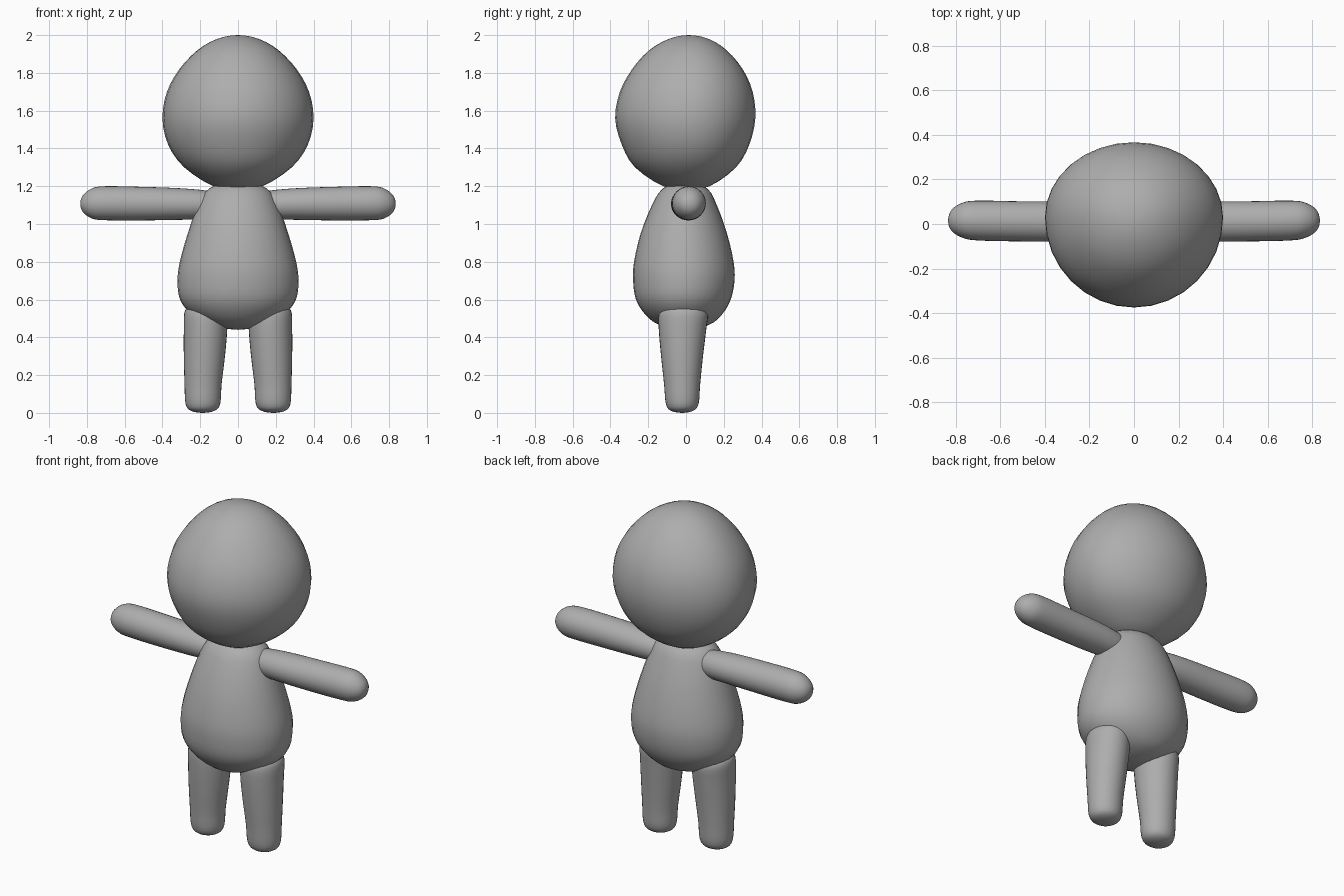
import bpy, bmesh, math

SEGMENTS = 32
STEPS = 3

grey = bpy.data.materials.new("plain grey")
grey.diffuse_color = (0.42, 0.42, 0.42, 1)


def spline(p0, p1, p2, p3, t):
    """Smooth blend between rings p1 and p2."""
    return [0.5 * (2 * b + (c - a) * t + (2 * a - 5 * b + 4 * c - d) * t * t
                   + (3 * b - a - 3 * c + d) * t ** 3)
            for a, b, c, d in zip(p0, p1, p2, p3)]


def loft(name, rings, place, mid=0.0):
    """Rings are (along, centre u, radius u, low v, high v); both ends are poles."""
    def flip(r):
        return (r[0], r[1], -r[2], r[4], r[3])
    pts = [flip(rings[1])] + rings + [flip(rings[-2])]
    fine = []
    for i in range(1, len(pts) - 2):
        fine += [spline(*pts[i - 1:i + 3], k / STEPS) for k in range(STEPS)]
    fine.append(rings[-1])

    bm = bmesh.new()
    loops = []
    for w, cu, ru, lo, hi in fine[1:-1]:
        m = (lo + hi) / 2 + mid * (hi - lo)
        loop = []
        for k in range(SEGMENTS):
            a = math.tau * k / SEGMENTS
            s = math.sin(a)
            v = m + s * (hi - m if s > 0 else m - lo)
            loop.append(bm.verts.new(place(w, cu + ru * math.cos(a), v)))
        loops.append(loop)
    for a, b in zip(loops, loops[1:]):
        for k in range(SEGMENTS):
            n = (k + 1) % SEGMENTS
            bm.faces.new((a[k], a[n], b[n], b[k]))
    for end, loop in ((fine[0], loops[0]), (fine[-1], loops[-1])):
        pole = bm.verts.new(place(end[0], end[1], end[3]))
        for k in range(SEGMENTS):
            bm.faces.new((pole, loop[k], loop[(k + 1) % SEGMENTS]))
    bmesh.ops.recalc_face_normals(bm, faces=bm.faces)
    for f in bm.faces:
        f.smooth = True
    mesh = bpy.data.meshes.new(name)
    bm.to_mesh(mesh)
    bm.free()
    mesh.materials.append(grey)
    obj = bpy.data.objects.new(name, mesh)
    bpy.context.collection.objects.link(obj)


def upright(w, u, v):
    return (u, v, w)


# Round head, a little fuller at the back
loft("head", [
    (1.185, 0, 0, 0.0, 0.0),
    (1.20, 0, 0.13, -0.12, 0.125),
    (1.30, 0, 0.285, -0.27, 0.265),
    (1.42, 0, 0.37, -0.34, 0.335),
    (1.56, 0, 0.40, -0.375, 0.367),
    (1.70, 0, 0.376, -0.35, 0.353),
    (1.82, 0, 0.31, -0.285, 0.30),
    (1.92, 0, 0.215, -0.195, 0.215),
    (1.98, 0, 0.11, -0.09, 0.12),
    (2.00, 0, 0, 0.015, 0.015)], upright, 0.045)

# Pear-shaped body
loft("body", [
    (0.44, 0, 0, -0.01, -0.01),
    (0.465, 0, 0.14, -0.14, 0.12),
    (0.52, 0, 0.245, -0.215, 0.19),
    (0.60, 0, 0.307, -0.265, 0.237),
    (0.70, 0, 0.32, -0.28, 0.257),
    (0.80, 0, 0.308, -0.275, 0.252),
    (0.95, 0, 0.266, -0.24, 0.217),
    (1.10, 0, 0.212, -0.18, 0.163),
    (1.19, 0, 0.15, -0.12, 0.11),
    (1.23, 0, 0, -0.01, -0.01)], upright)

# Mirrored arms and legs
for side, s in (("left", 1), ("right", -1)):
    loft(side + "_arm", [
        (0.08, 1.10, 0, 0.01, 0.01),
        (0.10, 1.10, 0.055, -0.045, 0.065),
        (0.17, 1.102, 0.075, -0.068, 0.09),
        (0.32, 1.106, 0.084, -0.079, 0.10),
        (0.52, 1.108, 0.089, -0.078, 0.102),
        (0.70, 1.11, 0.090, -0.074, 0.105),
        (0.77, 1.109, 0.081, -0.062, 0.096),
        (0.82, 1.107, 0.046, -0.03, 0.063),
        (0.835, 1.107, 0, 0.015, 0.015)],
        lambda w, u, v: (s * w, v, u))
    loft(side + "_leg", [
        (0.00, 0.187, 0, -0.02, -0.02),
        (0.012, 0.187, 0.065, -0.082, 0.04),
        (0.05, 0.186, 0.092, -0.107, 0.067),
        (0.15, 0.185, 0.098, -0.116, 0.075),
        (0.30, 0.178, 0.109, -0.132, 0.09),
        (0.44, 0.172, 0.115, -0.144, 0.107),
        (0.53, 0.171, 0.113, -0.143, 0.115),
        (0.56, 0.171, 0.085, -0.11, 0.08),
        (0.57, 0.171, 0, -0.015, -0.015)],
        lambda w, u, v: (s * u, v, w))
